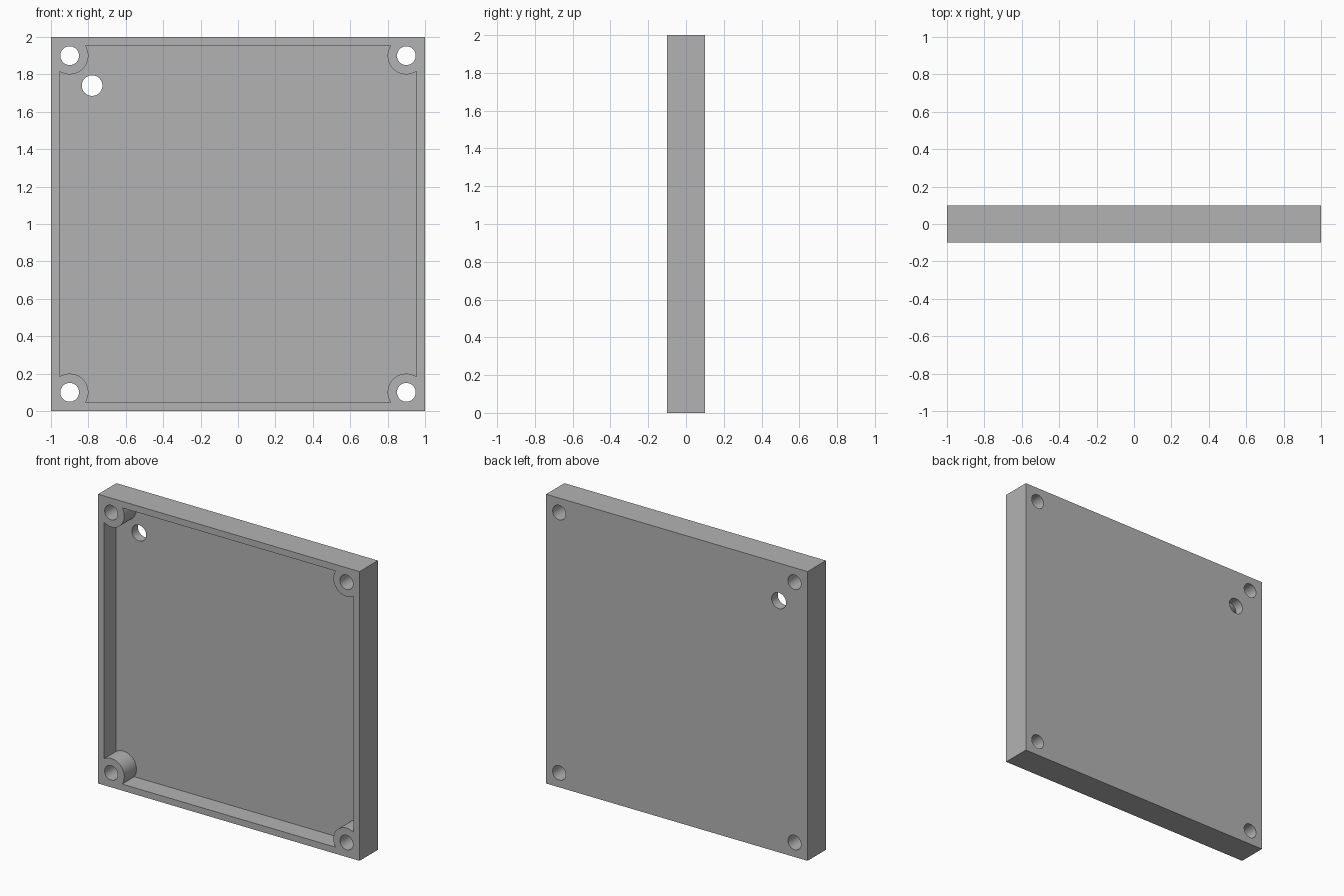
import bpy
import math

if "Cube" in bpy.data.objects:
    bpy.data.objects.remove(bpy.data.objects["Cube"], do_unlink=True)

SIZE, THICK = 2.0, 0.2
RIM, POCKET = 0.045, 0.133
CORNER = 0.9          # bolt hole offset from the centre
BOSS_R, HOLE_R = 0.1, 0.05

grey = bpy.data.materials.new("plain grey")
grey.use_nodes = True
colour = (0.45, 0.45, 0.45, 1)
grey.diffuse_color = colour
grey.node_tree.nodes["Principled BSDF"].inputs["Base Color"].default_value = colour


def box(name, centre, size):
    bpy.ops.mesh.primitive_cube_add(size=1, location=centre)
    ob = bpy.context.object
    ob.name = name
    ob.scale = size
    bpy.ops.object.transform_apply(location=True, rotation=True, scale=True)
    ob.data.materials.append(grey)
    return ob


def rod(name, x, z, radius):
    bpy.ops.mesh.primitive_cylinder_add(vertices=64, radius=radius, depth=0.6,
                                        location=(x, 0, z),
                                        rotation=(math.pi / 2, 0, 0))
    ob = bpy.context.object
    ob.name = name
    bpy.ops.object.transform_apply(location=True, rotation=True, scale=True)
    ob.data.materials.append(grey)
    return ob


def cut(target, cutter):
    bpy.context.view_layer.objects.active = target
    mod = target.modifiers.new("cut", "BOOLEAN")
    mod.operation, mod.solver, mod.object = "DIFFERENCE", "EXACT", cutter
    bpy.ops.object.modifier_apply(modifier=mod.name)
    bpy.data.objects.remove(cutter, do_unlink=True)


# Solid slab, and the hollow that opens at the front
cover = box("cover_plate", (0, 0, SIZE / 2), (SIZE, THICK, SIZE))
front = -THICK / 2
inner = SIZE - 2 * RIM
pocket = box("pocket_cutter", (0, front + POCKET / 2 - 0.1, SIZE / 2),
             (inner, POCKET + 0.2, inner))

# Keep round screw bosses standing in the corners of the hollow
corners = [(sx * CORNER, SIZE / 2 + sz * CORNER) for sx in (-1, 1) for sz in (-1, 1)]
for x, z in corners:
    cut(pocket, rod("boss_cutter", x, z, BOSS_R))
cut(cover, pocket)

# Screw holes through the bosses, and the cable hole through the floor
for x, z in corners + [(-0.78, 1.74)]:
    cut(cover, rod("hole_cutter", x, z, HOLE_R if abs(x) == CORNER else 0.055))

bpy.ops.object.select_all(action="DESELECT")
cover.select_set(True)
bpy.context.view_layer.objects.active = cover
bpy.ops.object.shade_smooth_by_angle(angle=math.radians(30))
